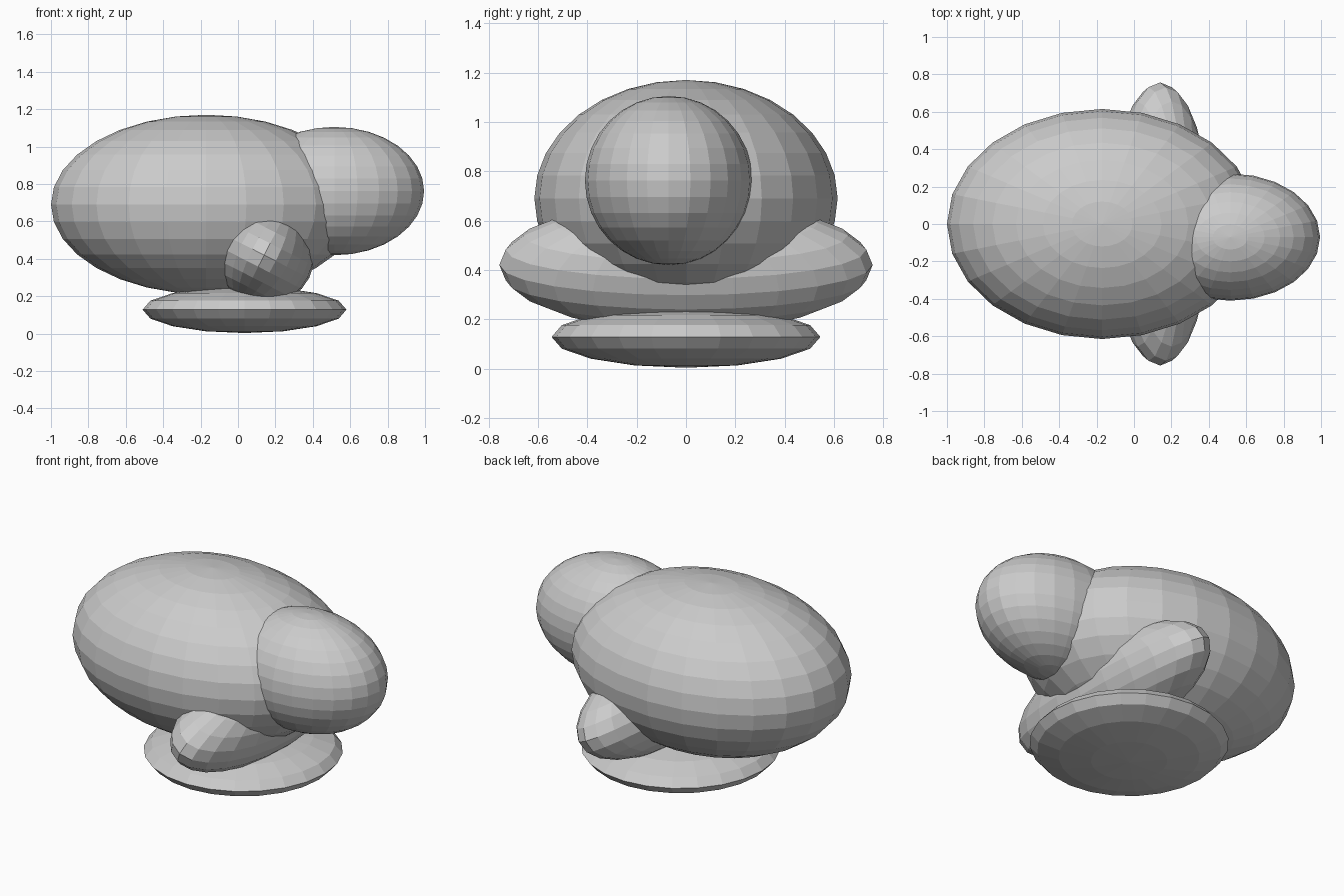
import bpy
import math

default_cube = bpy.data.objects.get("Cube")
if default_cube:
    bpy.data.objects.remove(default_cube, do_unlink=True)


def ellipsoid(name, center, radii, segments, rings, tilt=0.0):
    """Flat-shaded ellipsoid, optionally tilted about the y axis."""
    bpy.ops.mesh.primitive_uv_sphere_add(segments=segments, ring_count=rings, radius=1)
    part = bpy.context.object
    part.name = name
    part.location = center
    part.scale = radii
    part.rotation_euler.y = math.radians(tilt)
    bpy.ops.object.shade_flat()
    return part


# Large rounded body
ellipsoid("body", (-0.17, 0, 0.69), (0.83, 0.615, 0.48), 24, 16)

# Head, set slightly off-centre
ellipsoid("head", (0.515, -0.07, 0.762), (0.48, 0.34, 0.343), 24, 16)

# Crossbar running through the body, its ends forming both side limbs
ellipsoid("side_limbs", (0.14, 0, 0.42), (0.27, 0.757, 0.27), 24, 12, tilt=27)

# Flattened base
ellipsoid("base", (0.035, 0, 0.128), (0.545, 0.545, 0.125), 24, 8)
